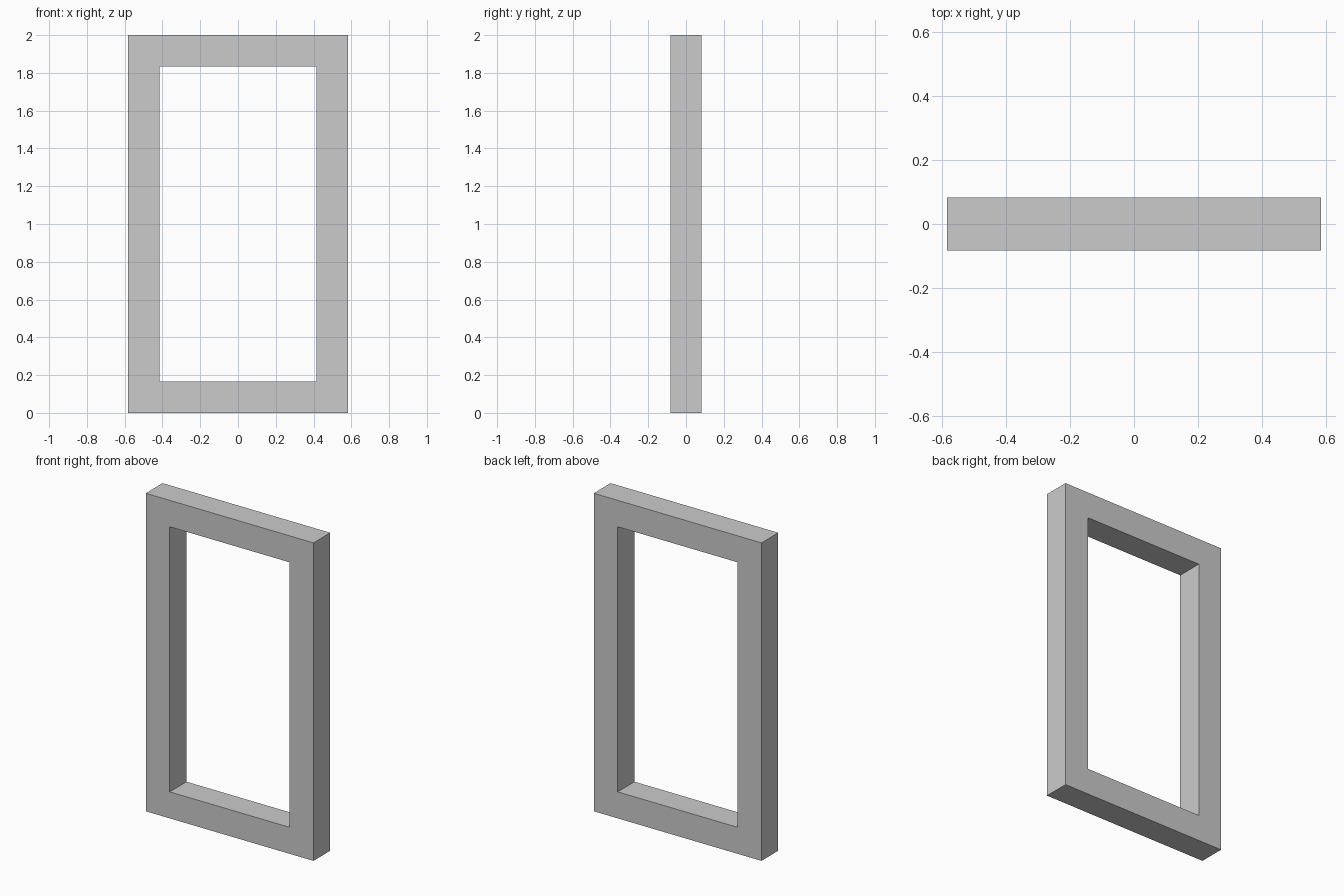
import bpy
import bmesh

if "Cube" in bpy.data.objects:
    bpy.data.objects.remove(bpy.data.objects["Cube"])

U = 1 / 6                      # bar thickness and depth
HALF_W, HEIGHT = 3.5 * U, 2.0  # outer size of the frame


def rectangle(bm, half_w, z0, z1, y):
    """Four corner vertices of an upright rectangle."""
    corners = ((-half_w, z0), (half_w, z0), (half_w, z1), (-half_w, z1))
    return [bm.verts.new((x, y, z)) for x, z in corners]


def bridge(bm, a, b):
    """Ring of quads between two rectangles."""
    for i in range(4):
        j = (i + 1) % 4
        bm.faces.new((a[i], a[j], b[j], b[i]))


# Rectangular frame: outer and inner loops, front and back
bm = bmesh.new()
loops = [
    rectangle(bm, HALF_W, 0, HEIGHT, -U / 2),
    rectangle(bm, HALF_W - U, U, HEIGHT - U, -U / 2),
    rectangle(bm, HALF_W - U, U, HEIGHT - U, U / 2),
    rectangle(bm, HALF_W, 0, HEIGHT, U / 2),
]
for k in range(4):
    bridge(bm, loops[k], loops[(k + 1) % 4])
bmesh.ops.recalc_face_normals(bm, faces=bm.faces)

mesh = bpy.data.meshes.new("door_frame")
bm.to_mesh(mesh)
bm.free()
frame = bpy.data.objects.new("door_frame", mesh)
bpy.context.collection.objects.link(frame)
